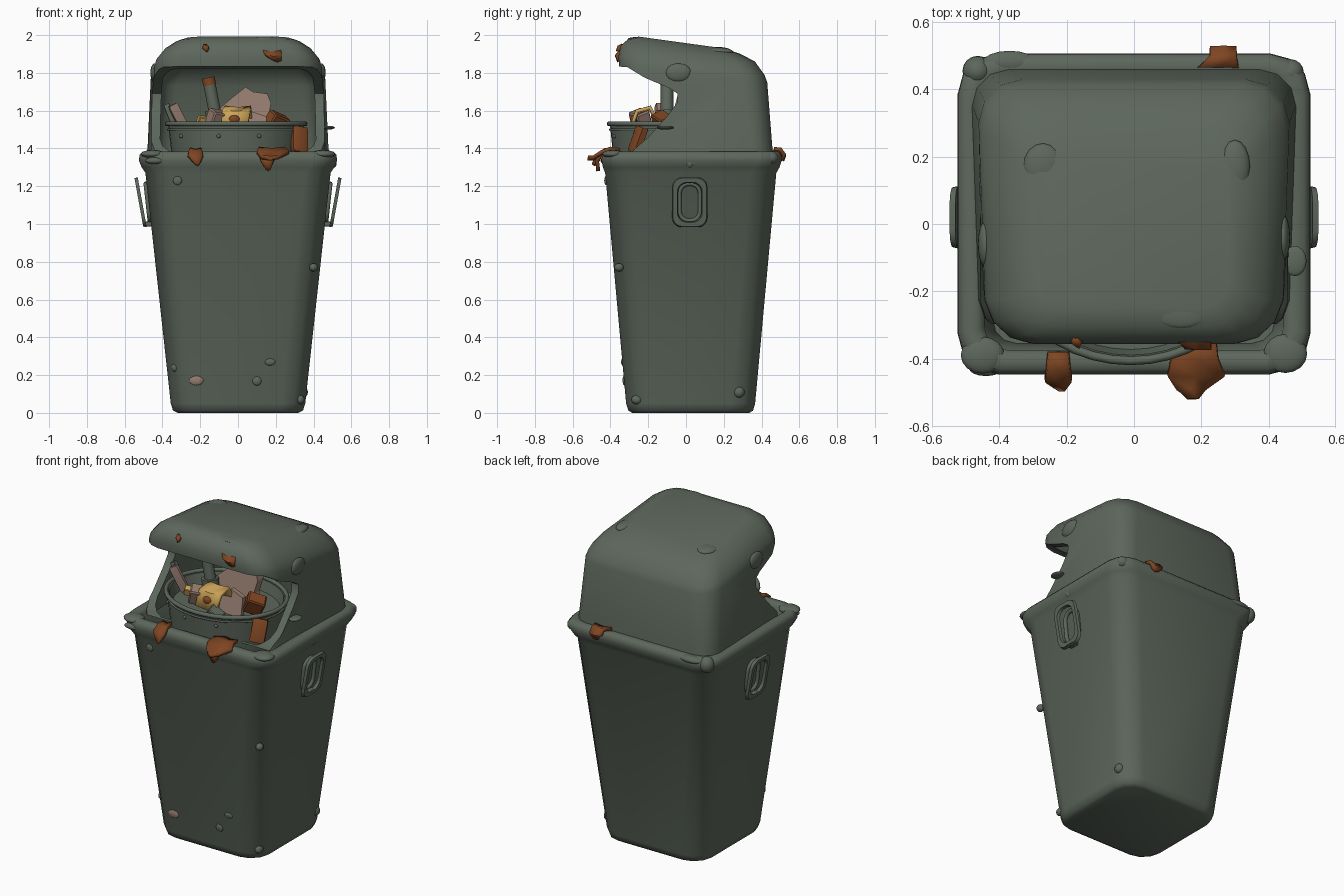
import bpy, bmesh, math
from mathutils import Matrix

if "Cube" in bpy.data.objects:
    bpy.data.objects.remove(bpy.data.objects["Cube"], do_unlink=True)


def material(name, rgb):
    m = bpy.data.materials.new(name)
    m.use_nodes = True
    m.diffuse_color = (*rgb, 1)
    m.node_tree.nodes["Principled BSDF"].inputs["Base Color"].default_value = (*rgb, 1)
    return m


GREEN = material("grey green paint", (0.11, 0.136, 0.107))
RUST = material("rusty orange", (0.21, 0.06, 0.016))
PINK = material("dusty pink", (0.30, 0.20, 0.16))
YELLOW = material("straw yellow", (0.62, 0.38, 0.10))


def smooth(ob, angle):
    bpy.ops.object.select_all(action='DESELECT')
    ob.select_set(True)
    bpy.context.view_layer.objects.active = ob
    bpy.ops.object.shade_smooth_by_angle(angle=math.radians(angle))


def finish(name, bm, mat, angle=40):
    bmesh.ops.recalc_face_normals(bm, faces=bm.faces)
    me = bpy.data.meshes.new(name)
    bm.to_mesh(me)
    bm.free()
    me.materials.append(mat)
    ob = bpy.data.objects.new(name, me)
    bpy.context.collection.objects.link(ob)
    smooth(ob, angle)
    return ob


def rounded(hx, y0, y1, r, seg=3):
    """Rounded rectangle outline, counter-clockwise."""
    pts = []
    for k, (cx, cy) in enumerate([(hx - r, y1 - r), (r - hx, y1 - r), (r - hx, y0 + r), (hx - r, y0 + r)]):
        for s in range(seg + 1):
            a = math.pi / 2 * (k + s / seg)
            pts.append((cx + r * math.cos(a), cy + r * math.sin(a)))
    return pts


def loft(rings, closed=False):
    bm = bmesh.new()
    loops = [[bm.verts.new(p) for p in ring] for ring in rings]
    n = len(loops[0])
    pairs = list(zip(loops, loops[1:])) + ([(loops[-1], loops[0])] if closed else [])
    for a, b in pairs:
        for i in range(n):
            bm.faces.new((a[i], a[(i + 1) % n], b[(i + 1) % n], b[i]))
    if not closed:
        bm.faces.new(loops[0])
        bm.faces.new(loops[-1])
    return bm


def box_rings(table, narrow=0):
    """Each row: half width, front y, back y, corner radius, front z, back z.
    The sides draw in towards the front by the narrow factor."""
    return [[(x * (1 - narrow * max(0, -.08 - y)), y, zf + (zb - zf) * (y - y0) / (y1 - y0))
             for x, y in rounded(hx, y0, y1, r)] for hx, y0, y1, r, zf, zb in table]


def cut(ob, cutter):
    mod = ob.modifiers.new("cut", 'BOOLEAN')
    mod.operation, mod.solver, mod.object = 'DIFFERENCE', 'EXACT', cutter
    bpy.context.view_layer.objects.active = ob
    bpy.ops.object.modifier_apply(modifier=mod.name)
    bpy.data.objects.remove(cutter, do_unlink=True)


def blob(name, loc, size, mat=GREEN):
    bm = bmesh.new()
    bmesh.ops.create_uvsphere(bm, u_segments=16, v_segments=10, radius=1)
    bmesh.ops.transform(bm, matrix=Matrix.Translation(loc) @ Matrix.Diagonal((*size, 1)), verts=bm.verts)
    return finish(name, bm, mat, 60)


def block(name, loc, size, rot, mat):
    bm = bmesh.new()
    bmesh.ops.create_cube(bm, size=1)
    bmesh.ops.bevel(bm, geom=bm.edges[:], offset=0.08, segments=1, affect='EDGES')
    bmesh.ops.scale(bm, vec=size, verts=bm.verts)
    ob = finish(name, bm, mat, 30)
    ob.location = loc
    ob.rotation_euler = [math.radians(a) for a in rot]
    return ob


def strip(name, stations, mat, thick=0.02):
    """Bent scrap: each station is x, y, z, width."""
    bm = bmesh.new()
    rows = [[bm.verts.new((x + w * t, y, z + 0.015 * abs(t))) for t in (-0.5, 0, 0.5)] for x, y, z, w in stations]
    for a, b in zip(rows, rows[1:]):
        for i in (0, 1):
            bm.faces.new((a[i], a[i + 1], b[i + 1], b[i]))
    ob = finish(name, bm, mat, 50)
    mod = ob.modifiers.new("thickness", 'SOLIDIFY')
    mod.thickness, mod.offset = thick, 0
    return ob


def sheet(name, outline, y, lean, mat, thick=0.03):
    """Jagged upright piece from an x, z outline, leaning along y."""
    z0 = min(p[1] for p in outline)
    bm = bmesh.new()
    f = bm.faces.new([bm.verts.new((x, y + lean * (z - z0), z)) for x, z in outline])
    ext = bmesh.ops.extrude_face_region(bm, geom=[f])["geom"]
    bmesh.ops.translate(bm, vec=(0, thick, 0), verts=[v for v in ext if isinstance(v, bmesh.types.BMVert)])
    return finish(name, bm, mat, 20)


def tube(name, pts, radius, mat=GREEN, cyclic=False):
    cu = bpy.data.curves.new(name, 'CURVE')
    cu.dimensions, cu.bevel_depth, cu.bevel_resolution, cu.use_fill_caps = '3D', radius, 3, True
    sp = cu.splines.new('POLY')
    sp.points.add(len(pts) - 1)
    for p, q in zip(sp.points, pts):
        p.co = (*q, 1)
    sp.use_cyclic_u, sp.use_smooth = cyclic, True
    cu.materials.append(mat)
    ob = bpy.data.objects.new(name, cu)
    bpy.context.collection.objects.link(ob)
    return ob


# Tapered body with wide corners, a soft rim and a hollow top
body = [(.32, -.285, .335, .11, 0), (.344, -.305, .355, .12, .012), (.356, -.317, .366, .125, .05),
        (.490, -.428, .478, .135, 1.27), (.51, -.44, .495, .13, 1.30), (.524, -.447, .507, .12, 1.335),
        (.522, -.445, .505, .12, 1.365), (.505, -.43, .49, .11, 1.383), (.465, -.395, .45, .08, 1.385),
        (.445, -.375, .43, .07, 1.365), (.42, -.355, .41, .07, 1.05)]
finish("bin_body", loft(box_rings([(*r, r[-1]) for r in body])), GREEN, 50)

# Hooded lid: solid shape, hollowed, then opened at the front
hood = finish("hood_lid", loft(box_rings([
    (.484, -.335, .462, .11, 1.36, 1.36), (.478, -.34, .456, .11, 1.42, 1.42), (.462, -.355, .430, .13, 1.85, 1.75),
    (.45, -.357, .415, .13, 1.89, 1.79), (.40, -.345, .365, .12, 1.945, 1.86),
    (.34, -.305, .29, .10, 1.98, 1.90), (.29, -.25, .20, .08, 1.992, 1.93)], .28)), GREEN)
cut(hood, finish("hood_hollow", loft(box_rings([
    (.435, -.29, .415, .08, 1.30, 1.30), (.41, -.30, .375, .08, 1.83, 1.73),
    (.365, -.29, .33, .08, 1.89, 1.82), (.28, -.22, .20, .07, 1.93, 1.87)], .28)), GREEN))
opening = [(-.7, 1.30), (-.33, 1.30), (-.28, 1.39), (-.20, 1.46), (-.10, 1.57), (-.048, 1.64),
           (-.045, 1.69), (-.09, 1.72), (-.22, 1.775), (-.31, 1.83), (-.7, 1.86)]
cut(hood, finish("front_opening", loft([[(x, y, z) for y, z in opening] for x in (-.7, .7)]), GREEN))
smooth(hood, 42)


# Inner bucket with a rolled lip and band
def ellipse(r, z, n=40):
    return [(r * math.cos(2 * math.pi * i / n) - .01, -.10 + .84 * r * math.sin(2 * math.pi * i / n), z) for i in range(n)]


finish("inner_bucket", loft([ellipse(r, z) for r, z in
       ((.31, 1.10), (.345, 1.40), (.36, 1.525), (.345, 1.525), (.325, 1.46))]), GREEN)
tube("bucket_lip", ellipse(.365, 1.53), .013, cyclic=True)
tube("bucket_band", ellipse(.36, 1.50), .006, cyclic=True)
for i, a in enumerate((215, 255, 290, 330)):
    t = math.radians(a)
    blob(f"bucket_rivet_{i}", (.355 * math.cos(t) - .01, -.10 + .295 * math.sin(t), 1.465), (.011,) * 3)

# Side handles: thin tilted loop, inset frame and mounts
for side, s in (("left", 1), ("right", -1)):
    def on_side(outline, lift, slope=.11):
        return [(s * (.473 + lift + slope * (z - 1.115)), y, z) for y, z in outline]

    def oval(w, h):
        return [(y + .02, z + 1.115) for y, z in rounded(w, -h, h, .05, 5)]
    finish(f"{side}_handle", loft([on_side(oval(.093, .132), .034, .18), on_side(oval(.089, .128), .052, .18),
           on_side(oval(.066, .106), .052, .18), on_side(oval(.062, .102), .034, .18)], True), GREEN)
    tube(f"{side}_handle_inset", on_side(oval(.055, .098), .005), .012, cyclic=True)
    block(f"{side}_handle_mount", (s * .478, .02, 1.0), (.05, .06, .025), (0, 0, 0), GREEN)

# Lumps, drips and dents in the old paint
lumps = [(-.45, -.39, 1.37, .065, .055, .022), (.45, -.385, 1.37, .065, .058, .022), (-.44, -.43, 1.335, .05, .022, .018),
         (-.465, .455, 1.345, .045, .045, .05), (.465, .45, 1.35, .04, .04, .035), (-.37, .48, 1.365, .08, .035, .022),
         (-.32, -.423, 1.23, .024, .01, .024), (.40, -.355, .77, .022, .025, .022), (.17, -.333, .27, .03, .011, .02),
         (.10, -.325, .17, .025, .011, .025), (.33, -.26, .07, .022, .03, .025), (-.33, -.28, .24, .025, .025, .025),
         (-.27, .17, 1.915, .06, .07, .022), (.30, .17, 1.912, .045, .08, .022), (-.442, -.06, 1.80, .022, .07, .05),
         (.442, -.04, 1.80, .022, .07, .05), (.14, -.26, 1.978, .09, .05, .012),
         (.478, -.11, 1.51, .035, .045, .01), (.50, .02, 1.32, .022, .025, .025), (.345, .28, .11, .025, .03, .03)]
for i, (x, y, z, a, b, c) in enumerate(lumps):
    blob(f"paint_lump_{i}", (x, y, z), (a, b, c))
blob("bare_patch", (-.22, -.326, .172), (.038, .01, .026), PINK)

# Rusty scraps caught on the rim and the lid
strip("front_scrap_large", [(.20, -.35, 1.385, .09), (.18, -.40, 1.392, .14), (.185, -.45, 1.372, .17),
                            (.17, -.49, 1.345, .09), (.175, -.52, 1.345, .03)], RUST)
strip("front_scrap_hanging", [(.16, -.45, 1.365, .10), (.155, -.47, 1.33, .07), (.16, -.465, 1.28, .025)], RUST)
strip("front_scrap_small", [(-.225, -.38, 1.388, .06), (-.225, -.43, 1.385, .07), (-.225, -.465, 1.355, .08),
                            (-.215, -.49, 1.31, .02)], RUST)
strip("back_scrap", [(.25, .465, 1.39, .12), (.265, .50, 1.388, .08), (.265, .52, 1.36, .08), (.27, .51, 1.335, .04)], RUST)
strip("lid_scrap", [(.17, -.31, 1.92, .08), (.18, -.345, 1.905, .10), (.19, -.365, 1.885, .08), (.21, -.355, 1.86, .04)], RUST)
strip("lid_scrap_small", [(-.175, -.335, 1.94, .02), (-.17, -.355, 1.93, .03), (-.165, -.36, 1.912, .012)], RUST)

# Rubbish in the bucket
tube("bottle_body", [(-.11, -.10, 1.45), (-.125, -.10, 1.60)], .052)
tube("bottle_neck", [(-.12, -.10, 1.58), (-.152, -.10, 1.745)], .034)
tube("bottle_cap", [(-.150, -.10, 1.735), (-.158, -.10, 1.775)], .036, RUST)
sheet("torn_card", [(-.12, 1.46), (.20, 1.46), (.16, 1.56), (.175, 1.64), (.155, 1.69), (.08, 1.70), (.04, 1.725),
                    (-.03, 1.67), (-.10, 1.61)], -.10, .25, PINK, .06)
sheet("crumpled_paper", [(.0, 1.46), (.16, 1.46), (.15, 1.57), (.06, 1.60), (.01, 1.56)], -.20, .3, PINK)
strip("yellow_wrapper", [(-.02, -.29, 1.50, .14), (-.01, -.26, 1.59, .15), (.0, -.19, 1.61, .14),
                         (.01, -.15, 1.53, .13)], YELLOW)
blob("wrapper_hole", (-.02, -.277, 1.552), (.03, .018, .024), RUST)
block("wrapper_filling", (-.11, -.24, 1.55), (.10, .08, .10), (20, 10, 30), PINK)
block("yellow_scrap", (-.19, -.22, 1.545), (.05, .04, .05), (20, 10, 20), YELLOW)
block("card_strip", (-.31, -.14, 1.56), (.05, .03, .16), (0, -28, 15), PINK)
block("metal_strip", (-.35, -.10, 1.56), (.035, .03, .16), (0, -22, 0), GREEN)
block("rusty_tin", (.20, -.12, 1.53), (.11, .08, .11), (25, 20, 35), RUST)
block("rusty_plate", (.325, -.255, 1.445), (.085, .04, .14), (-18, 8, 25), RUST)
block("green_tin", (.05, -.30, 1.49), (.09, .07, .07), (15, 30, 10), GREEN)
